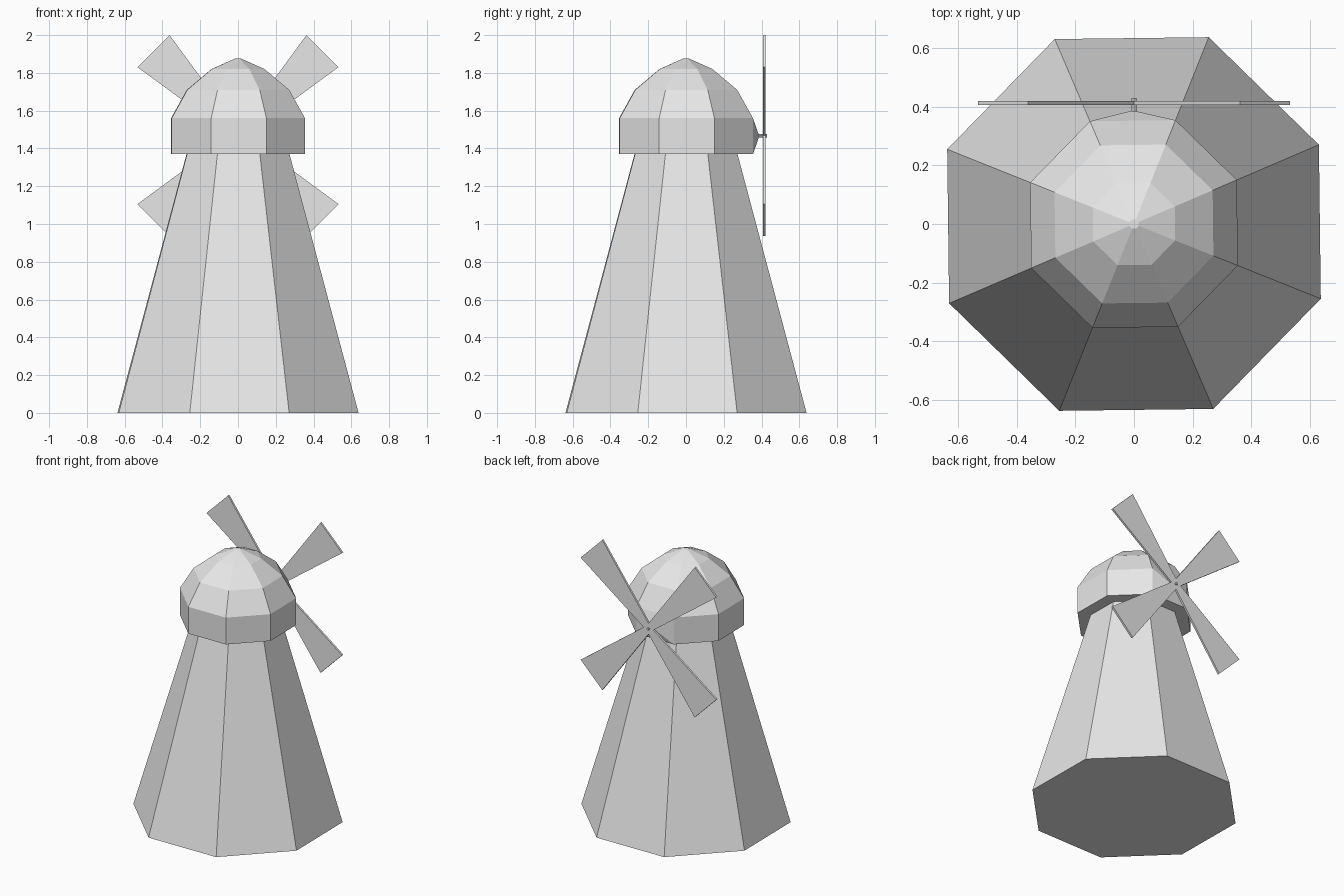
import bpy, bmesh
from math import cos, sin, pi, radians
from mathutils import Vector, Matrix

cube = bpy.data.objects.get("Cube")
if cube:
    bpy.data.objects.remove(cube, do_unlink=True)

SIDES = 8
TWIST = radians(0.7)
HUB_Z = 1.468

grey = bpy.data.materials.new("light grey")
grey.use_nodes = True
colour = (0.8, 0.8, 0.8, 1)
grey.diffuse_color = colour
grey.node_tree.nodes["Principled BSDF"].inputs["Base Color"].default_value = colour


def finish(name, bm):
    bmesh.ops.recalc_face_normals(bm, faces=bm.faces)
    mesh = bpy.data.meshes.new(name)
    bm.to_mesh(mesh)
    bm.free()
    mesh.materials.append(grey)
    obj = bpy.data.objects.new(name, mesh)
    bpy.context.collection.objects.link(obj)
    return obj


def stacked_rings(profile):
    """Closed octagonal solid from (flat-to-centre distance, height) pairs."""
    bm = bmesh.new()
    rings = []
    for apothem, z in profile:
        r = apothem / cos(pi / SIDES)
        angles = [TWIST + (i + 0.5) * 2 * pi / SIDES for i in range(SIDES)]
        rings.append([bm.verts.new((r * cos(a), r * sin(a), z)) for a in angles])
    for low, high in zip(rings, rings[1:]):
        for i in range(SIDES):
            j = (i + 1) % SIDES
            bm.faces.new((low[i], low[j], high[j], high[i]))
    bm.faces.new(rings[0][::-1])
    bm.faces.new(rings[-1])
    bm.normal_update()
    return bm


# Tapered tower
finish("tower", stacked_rings([(0.635, 0), (0.27, 1.375)]))

# Domed cap, with its rear wall drawn out to a shallow point for the axle
bm = stacked_rings([(0.353, 1.37), (0.353, 1.56), (0.27, 1.71), (0.14, 1.82), (0.016, 1.876)])
rear = max(bm.faces, key=lambda f: f.normal.y)
bmesh.ops.poke(bm, faces=[rear], offset=0.035)
finish("cap", bm)

# Four flared sails cut from one thin cross-shaped sheet
bm = bmesh.new()
inner, tip, half_tip, thickness = 0.027, 0.633, 0.12, 0.014
outline = []
for k in range(4):
    turn = Matrix.Rotation(radians(45 + 90 * k), 3, "Y")
    for r, w in ((inner, inner), (tip, half_tip), (tip, -half_tip)):
        outline.append(bm.verts.new(turn @ Vector((r, 0, w))))
sheet = bm.faces.new(outline)
extruded = bmesh.ops.extrude_face_region(bm, geom=[sheet])
moved = [v for v in extruded["geom"] if isinstance(v, bmesh.types.BMVert)]
bmesh.ops.translate(bm, verts=moved, vec=(0, thickness, 0))
finish("sails", bm).location = (0, 0.407, HUB_Z)

# Axle through the sails
bm = bmesh.new()
bmesh.ops.create_cone(bm, cap_ends=True, segments=SIDES, radius1=0.009, radius2=0.009,
                      depth=0.06, matrix=Matrix.Rotation(pi / 2, 4, "X"))
finish("axle", bm).location = (0, 0.4, HUB_Z)
